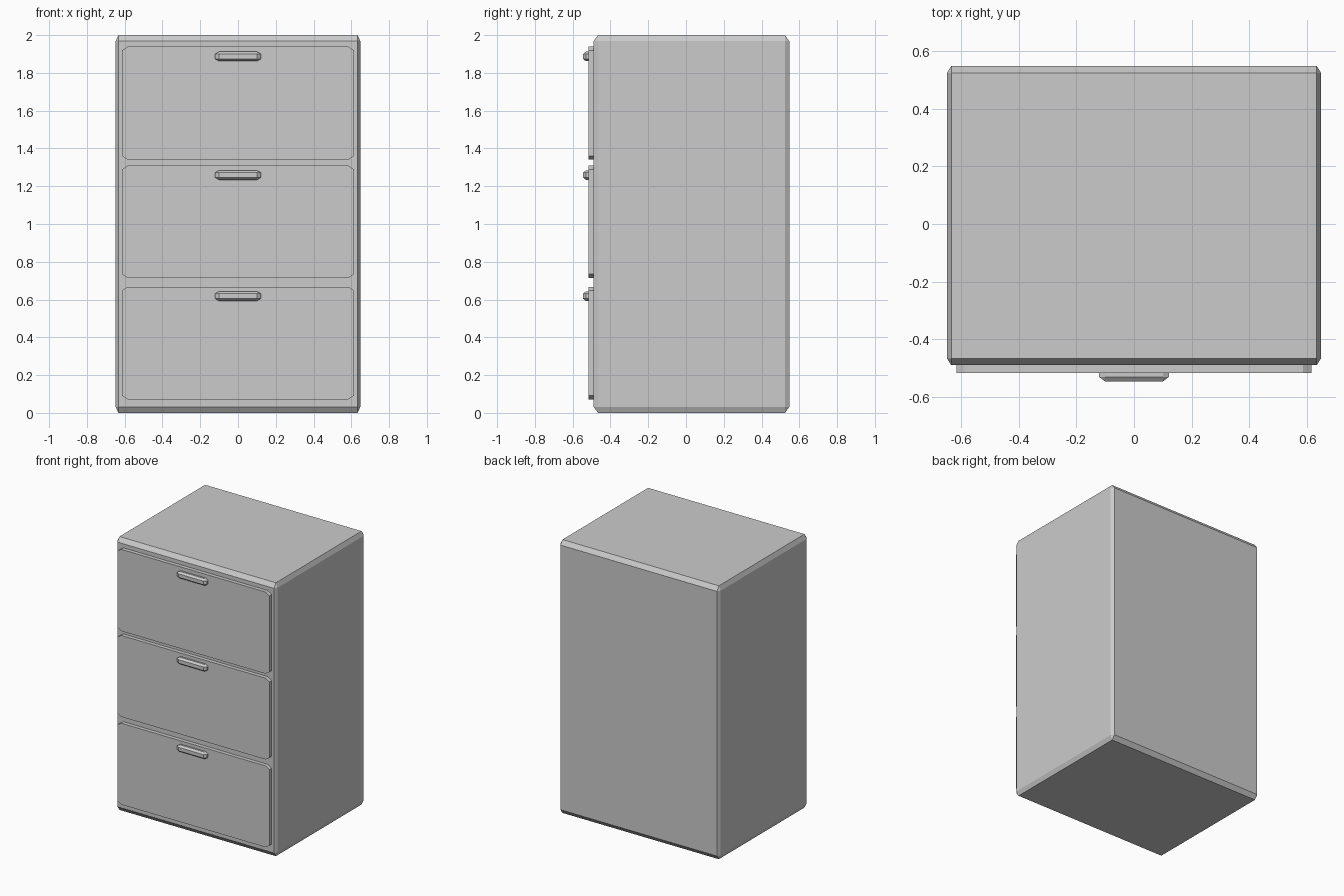
import bpy, bmesh
from mathutils import Vector

if "Cube" in bpy.data.objects:
    bpy.data.objects.remove(bpy.data.objects["Cube"])


def finish(name, bm):
    bmesh.ops.recalc_face_normals(bm, faces=bm.faces)
    mesh = bpy.data.meshes.new(name)
    bm.to_mesh(mesh)
    bm.free()
    obj = bpy.data.objects.new(name, mesh)
    bpy.context.collection.objects.link(obj)
    return obj


def chamfered_box(name, low, high, cut):
    """Box with every edge and corner cut flat by a per-axis amount."""
    low, high, cut = Vector(low), Vector(high), Vector(cut)
    mid, half = (low + high) / 2, (high - low) / 2
    bm = bmesh.new()
    signs = [(a, b, c) for a in (-1, 1) for b in (-1, 1) for c in (-1, 1)]
    for s in signs:
        for axis in range(3):
            bm.verts.new([mid[i] + s[i] * (half[i] - (0 if i == axis else cut[i]))
                          for i in range(3)])
    bmesh.ops.convex_hull(bm, input=bm.verts)
    bmesh.ops.dissolve_limit(bm, angle_limit=0.01, verts=bm.verts, edges=bm.edges)
    return finish(name, bm)


def drawer_panel(name, x, z0, z1, y_back, y_front, cx, cz):
    """Flat panel with four clipped corners."""
    outline = [(-x + cx, z0), (x - cx, z0), (x, z0 + cz), (x, z1 - cz),
               (x - cx, z1), (-x + cx, z1), (-x, z1 - cz), (-x, z0 + cz)]
    bm = bmesh.new()
    face = bm.faces.new([bm.verts.new((px, y_back, pz)) for px, pz in outline])
    new = bmesh.ops.extrude_face_region(bm, geom=[face], use_keep_orig=True)["geom"]
    moved = [g for g in new if isinstance(g, bmesh.types.BMVert)]
    bmesh.ops.translate(bm, verts=moved, vec=(0, y_front - y_back, 0))
    return finish(name, bm)


# Cabinet body
chamfered_box("cabinet_body", (-0.648, -0.489, 0), (0.648, 0.547, 2),
              (0.015, 0.023, 0.032))

# Drawers and their handles: bottom, top, handle centre height
rows = [("bottom", 0.072, 0.667, 0.618),
        ("middle", 0.714, 1.309, 1.259),
        ("top", 1.341, 1.939, 1.887)]
for label, z0, z1, zh in rows:
    drawer_panel(label + "_drawer", 0.615, z0, z1, -0.485, -0.517, 0.03, 0.02)
    chamfered_box(label + "_handle", (-0.121, -0.545, zh - 0.025),
                  (0.121, -0.495, zh + 0.025), (0.02, 0.015, 0.012))
